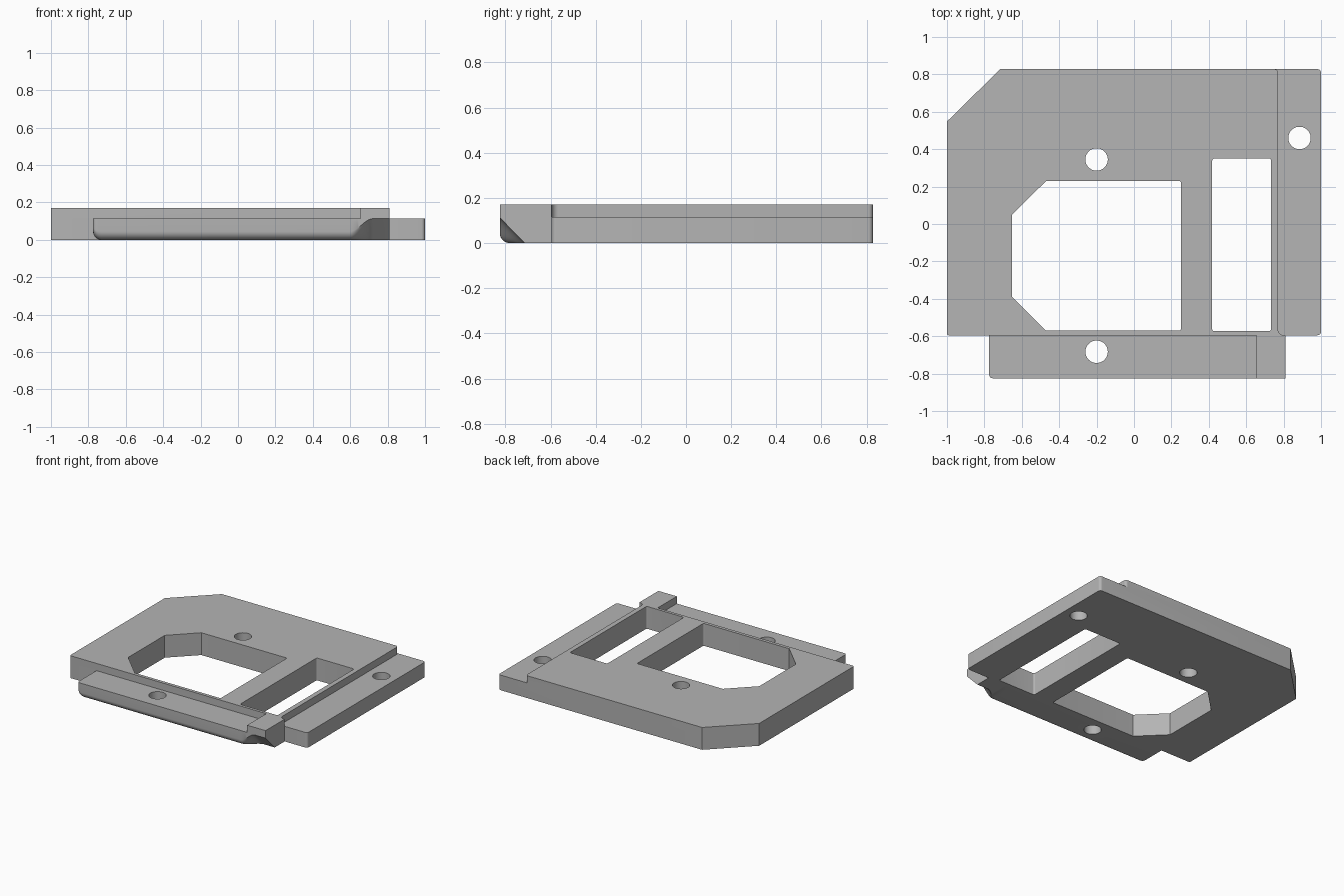
import bpy
import bmesh
from math import sin, cos, sqrt, radians, pi
from mathutils import Vector

cube = bpy.data.objects.get("Cube")
if cube:
    bpy.data.objects.remove(cube, do_unlink=True)

TOP, STEP = 0.17, 0.115

grey = bpy.data.materials.new("plain grey")
grey.use_nodes = True
colour = (0.46, 0.46, 0.46, 1)
grey.diffuse_color = colour
grey.node_tree.nodes["Principled BSDF"].inputs["Base Color"].default_value = colour


def make_object(name, bm):
    bmesh.ops.recalc_face_normals(bm, faces=bm.faces)
    mesh = bpy.data.meshes.new(name)
    bm.to_mesh(mesh)
    bm.free()
    mesh.materials.append(grey)
    ob = bpy.data.objects.new(name, mesh)
    bpy.context.collection.objects.link(ob)
    return ob


def rounded(corners, steps=6):
    """Outline from (x, y) or (x, y, radius) corners."""
    out = []
    for i, c in enumerate(corners):
        p = Vector(c[:2])
        if len(c) == 2:
            out.append(p)
            continue
        a = (Vector(corners[i - 1][:2]) - p).normalized()
        b = (Vector(corners[(i + 1) % len(corners)][:2]) - p).normalized()
        for k in range(steps + 1):      # right-angled corners only
            t = k / steps * pi / 2
            out.append(p + c[2] * (a * (1 - sin(t)) + b * (1 - cos(t))))
    return out


def prism(name, outline, z0, z1):
    bm = bmesh.new()
    low = [bm.verts.new((p.x, p.y, z0)) for p in outline]
    high = [bm.verts.new((p.x, p.y, z1)) for p in outline]
    bm.faces.new(low)
    bm.faces.new(high)
    n = len(low)
    for i in range(n):
        j = (i + 1) % n
        bm.faces.new((low[i], low[j], high[j], high[i]))
    return make_object(name, bm)


def front_tongue():
    """Loft along x: rounded lower edge that blends into a steep chamfer."""
    left, right, front, back = -0.775, 0.81, -0.825, -0.595
    r, corner, n = 0.045, 0.02, 10
    xs = [left + r * (1 - cos(k / 8 * pi / 2)) for k in range(9)]
    xs += [0.6 + 0.01 * k for k in range(13)] + [right]
    bm = bmesh.new()
    rings = []
    for x in xs:
        t = x - left
        lift = r - sqrt(max(0, r * r - (r - t) ** 2)) if t < r else 0
        inset = corner - sqrt(max(0, corner ** 2 - (corner - t) ** 2)) if t < corner else 0
        w = min(1, max(0, (x - 0.6) / 0.12))
        w = w * w * (3 - 2 * w)
        profile = [(back, STEP), (front, STEP)]
        for k in range(n + 1):
            s = k / n
            a = s * pi / 2
            y = (1 - w) * r * (1 - cos(a)) + w * 0.11 * s
            z = (1 - w) * r * (1 - sin(a)) + w * 0.113 * (1 - s)
            profile.append((front + y, z))
        profile.append((back, 0))
        ring = []
        for y, z in profile:
            y = back + (y - back) * (1 - inset / (back - front))
            z = lift + z * (STEP - lift) / STEP
            ring.append(bm.verts.new((x, y, z)))
        rings.append(ring)
    for a, b in zip(rings, rings[1:]):
        for i in range(len(a)):
            j = (i + 1) % len(a)
            bm.faces.new((a[i], a[j], b[j], b[i]))
    bm.faces.new(rings[0])
    bm.faces.new(rings[-1])
    return make_object("front_tongue", bm)


# Lower plate with side ledge
plate = prism("bracket_plate", rounded([
    (-1, -0.595, 0.01), (1, -0.595, 0.02), (1, 0.828, 0.02),
    (-0.715, 0.828), (-1, 0.548)]), 0, STEP)

# Raised layer with front tab
raised = prism("raised_layer", rounded([
    (-1, -0.595, 0.01), (0.655, -0.595), (0.655, -0.825), (0.81, -0.825),
    (0.81, -0.595), (0.77, -0.595, 0.03), (0.77, 0.828, 0.02),
    (-0.715, 0.828), (-1, 0.548)]), STEP, TOP)

# Through openings
window = prism("window_cutter", rounded([
    (-0.47, -0.57), (0.252, -0.57, 0.012), (0.252, 0.23, 0.012),
    (-0.47, 0.23), (-0.652, 0.05), (-0.652, -0.39)]), -0.1, 0.3)
slot = prism("slot_cutter", rounded([
    (0.418, -0.573, 0.012), (0.733, -0.573, 0.012),
    (0.733, 0.35, 0.012), (0.418, 0.35, 0.012)]), -0.1, 0.3)
holes = []
for cx, cy in ((-0.2, 0.345), (-0.2, -0.683), (0.885, 0.46)):
    circle = [Vector((cx + 0.06 * cos(k * pi / 24), cy + 0.06 * sin(k * pi / 24)))
              for k in range(48)]
    holes.append(prism("hole_cutter", circle, -0.1, 0.3))

# Join the parts, then cut the openings
helpers = [(raised, 'UNION'), (front_tongue(), 'UNION')]
helpers += [(c, 'DIFFERENCE') for c in (window, slot, *holes)]
for ob, operation in helpers:
    ob.hide_render = True
    mod = plate.modifiers.new(ob.name, 'BOOLEAN')
    mod.operation = operation
    mod.solver = 'EXACT'
    mod.object = ob

bpy.context.view_layer.update()
graph = bpy.context.evaluated_depsgraph_get()
solid = bpy.data.meshes.new_from_object(plate.evaluated_get(graph))
plate.modifiers.clear()
plate.data = solid
for ob, _ in helpers:
    bpy.data.objects.remove(ob, do_unlink=True)

for ob in bpy.context.selected_objects:
    ob.select_set(False)
plate.select_set(True)
bpy.context.view_layer.objects.active = plate
bpy.ops.object.shade_smooth_by_angle(angle=radians(30))
